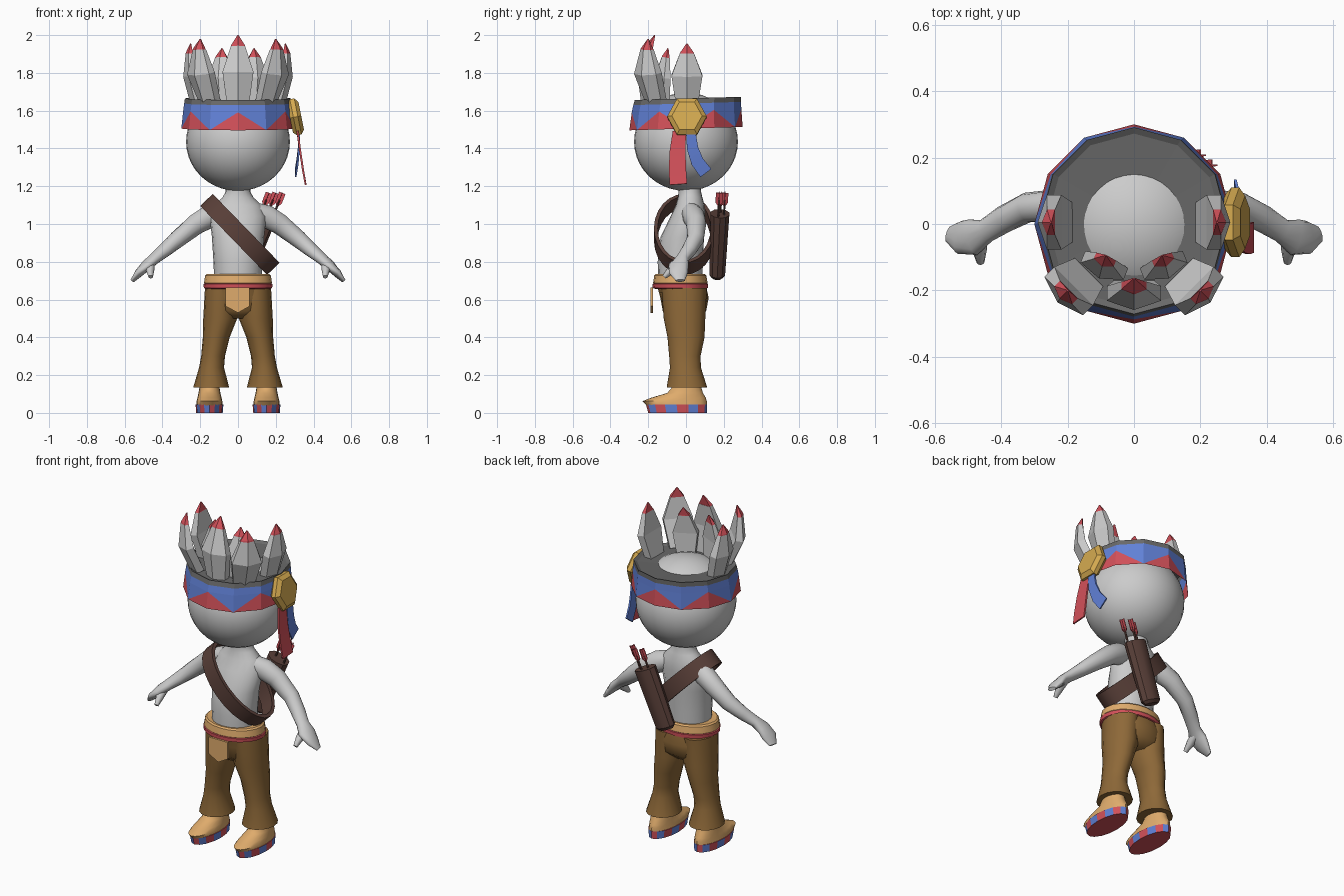
import bpy, bmesh
from math import sin, cos, pi, radians
from mathutils import Vector as V

if "Cube" in bpy.data.objects:
    bpy.data.objects.remove(bpy.data.objects["Cube"])


def material(name, rgb):
    m = bpy.data.materials.new(name)
    m.diffuse_color = (*rgb, 1)
    m.use_nodes = True
    m.node_tree.nodes["Principled BSDF"].inputs["Base Color"].default_value = m.diffuse_color
    return m


RED = material("red", (.64, .08, .10))
BLUE = material("blue", (.12, .22, .68))
BROWN = material("brown", (.27, .14, .04))
TAN = material("tan", (.74, .41, .15))
LEATHER = material("leather", (.10, .05, .04))
GOLD = material("gold", (.66, .40, .08))
DARK = material("dark_grey", (.14, .14, .14))
GREY = material("light_grey", (.6, .6, .6))


def finish(name, bm, mats=(), angle=35):
    bmesh.ops.recalc_face_normals(bm, faces=bm.faces)
    me = bpy.data.meshes.new(name)
    bm.to_mesh(me)
    bm.free()
    for m in mats:
        me.materials.append(m)
    ob = bpy.data.objects.new(name, me)
    bpy.context.collection.objects.link(ob)
    if angle:
        bpy.ops.object.select_all(action='DESELECT')
        ob.select_set(True)
        bpy.context.view_layer.objects.active = ob
        bpy.ops.object.shade_smooth_by_angle(angle=radians(angle))
    return ob


def loft(name, rings, mats=(), pick=None, closed=False, angle=35):
    """Skin a list of rings; pick(ring, side) chooses the material slot."""
    bm = bmesh.new()
    vs = [[bm.verts.new(p) for p in r] for r in rings]
    n = len(vs[0])
    for j in range(len(vs) if closed else len(vs) - 1):
        a, b = vs[j], vs[(j + 1) % len(vs)]
        for i in range(n):
            k = (i + 1) % n
            f = bm.faces.new((a[i], a[k], b[k], b[i]))
            f.material_index = pick(j, i) if pick else 0
    if not closed:
        bm.faces.new(vs[0])
        f = bm.faces.new(vs[-1])
        f.material_index = pick(len(vs) - 2, 0) if pick else 0
    return finish(name, bm, mats, angle)


def circle(n):
    return [(cos(2 * pi * i / n), sin(2 * pi * i / n)) for i in range(n)]


BOX = [(-1, -1), (1, -1), (1, 1), (-1, 1)]


def stack(name, rows, mats=(), n=20, **kw):
    """Horizontal ellipses: (z, cx, cy, rx, ry)."""
    return loft(name, [[V((cx + rx * c, cy + ry * s, z)) for c, s in circle(n)]
                       for z, cx, cy, rx, ry in rows], mats, **kw)


def sweep(name, pts, sizes, ref, section, mats=(), **kw):
    """Section swept along points; second size runs along ref."""
    pts = [V(p) for p in pts]
    rings = []
    for i, p in enumerate(pts):
        t = (pts[min(i + 1, len(pts) - 1)] - pts[max(i - 1, 0)]).normalized()
        side = t.cross(V(ref)).normalized()
        up = side.cross(t)
        a, b = sizes[i]
        rings.append([p + side * u * a + up * v * b for u, v in section])
    return loft(name, rings, mats, **kw)


# Head
bm = bmesh.new()
bmesh.ops.create_uvsphere(bm, u_segments=32, v_segments=20, radius=1)
bmesh.ops.scale(bm, vec=(.275, .275, .26), verts=bm.verts)
bmesh.ops.translate(bm, vec=(0, 0, 1.435), verts=bm.verts)
finish("head", bm)

# Torso and neck
stack("torso", [(.68, 0, -.03, .125, .115), (.8, 0, -.03, .13, .12),
                (.93, 0, -.02, .138, .115), (1.04, 0, .01, .15, .092),
                (1.1, 0, .022, .125, .076), (1.14, 0, .022, .082, .065),
                (1.17, 0, .02, .066, .06), (1.24, 0, .015, .066, .06)], angle=60)

# Arms, hands and thumbs
for s, side in ((1, "left"), (-1, "right")):
    sweep(side + "_arm",
          [(s * x, y, z) for x, y, z in [(.07, .02, 1.07), (.15, .04, 1.04), (.22, .055, 1.0),
           (.32, .05, .92), (.39, .015, .86), (.445, -.02, .815), (.485, -.04, .78),
           (.525, -.04, .74), (.558, -.03, .70)]],
          [(.05, .05), (.058, .062), (.052, .056), (.045, .046), (.041, .037), (.036, .03),
           (.055, .028), (.05, .022), (.025, .01)], (0, 0, 1), circle(14), angle=60)
    sweep(side + "_thumb", [(s * .465, -.035, .79), (s * .465, -.08, .755), (s * .462, -.115, .72)],
          [(.025, .025), (.022, .022), (.012, .012)], (0, 0, 1), circle(8), angle=60)

# Trousers
stack("trouser_hips", [(.70, 0, -.03, .165, .13), (.61, 0, -.008, .178, .128),
                       (.54, 0, -.008, .177, .115), (.50, 0, -.008, .12, .07)], [BROWN], angle=60)
for s, side in ((1, "left"), (-1, "right")):
    stack(side + "_trouser_leg",
          [(.66, s * .09, -.01, .085, .12), (.5, s * .094, -.008, .09, .11),
           (.4, s * .115, 0, .071, .098), (.3, s * .132, -.006, .063, .083),
           (.24, s * .14, -.003, .066, .082), (.135, s * .142, .005, .095, .107)], [BROWN], n=16)
    # Shoe with alternating red and blue sole edge
    x = s * .151
    stack(side + "_sole", [(0, x, -.045, .07, .155), (.045, x, -.05, .074, .162)],
          [RED, BLUE, TAN], n=16, pick=lambda j, i: i % 2, angle=0)
    stack(side + "_shoe",
          [(.04, x, -.05, .07, .16), (.062, x, -.06, .068, .17), (.08, x, -.04, .064, .145),
           (.105, x, -.005, .058, .095), (.13, x, .002, .054, .08), (.17, x, .005, .05, .065)], [TAN])

# Belt: tan roll over a red roll
stack("belt_red", [(.655, 0, -.03, .165, .13), (.662, 0, -.03, .181, .146),
                   (.683, 0, -.03, .183, .147), (.69, 0, -.03, .165, .13)], [RED])
stack("belt_tan", [(.68, 0, -.03, .17, .135), (.688, 0, -.03, .18, .144),
                   (.727, 0, -.03, .174, .138), (.735, 0, -.03, .165, .13), (.73, 0, -.03, .12, .1)], [TAN])

# Front flap
flap = [(-.066, .665), (-.066, .565), (0, .53), (.062, .565), (.062, .665)]
loft("front_flap", [[V((x, y, z)) for x, z in flap] for y in (-.188, -.176)], [TAN], angle=0)

# Shoulder strap: tilted loop round the torso
rings = []
for i in range(24):
    a = 2 * pi * i / 24
    p = V((.01 + .17 * cos(a), -.01 + .15 * sin(a), .945 - .175 * cos(a)))
    t = V((-.17 * sin(a), .15 * cos(a), .175 * sin(a))).normalized()
    out = V((.17 * cos(a), .2 * sin(a), -.175 * cos(a))).normalized()
    w = t.cross(out).normalized()
    rings.append([p + w * u * .046 + out * v * .01 for u, v in BOX])
loft("shoulder_strap", rings, [LEATHER], closed=True)

# Quiver and arrows
low, high = V((.02, .165, .735)), V((.145, .18, 1.055))
sweep("quiver", [low - (high - low) * .05, low, high], [(.045, .03), (.06, .044), (.066, .052)],
      (0, 1, 0), circle(10), [LEATHER])
axis = (high - low).normalized()
for k, (dx, dy) in enumerate([(-.035, 0), (0, .02), (.035, -.01)]):
    p = high + V((dx, dy, -.03))
    sweep(f"arrow_shaft_{k}", [p, p + axis * .11], [(.006, .006)] * 2, (0, 1, 0), circle(6), [LEATHER])
    q = p + axis * .075
    for ref in ((0, 1, 0), (1, 0, 0)):
        sweep(f"arrow_fletching_{k}", [q, q + axis * .02, q + axis * .075],
              [(.004, .002), (.018, .002), (.018, .002)], ref, BOX, [RED], angle=0)

# Headband: 12 sides with a red and blue zigzag
bm = bmesh.new()
band = []
for z, r, tilt, cy in [(1.505, .30, .03, 0), (1.6, .29, .03, .003), (1.638, .285, .03, .006),
                       (1.665, .281, .03, .01), (1.655, .262, .03, .01), (1.65, .11, 0, .01)]:
    band.append([bm.verts.new((r * cos(a), cy + r * sin(a), z + tilt * r * sin(a)))
                 for a in [radians(-90 + 30 * i) for i in range(12)]])
for j in range(5):
    lo, hi = band[j], band[j + 1]
    for i in range(12):
        k = (i + 1) % 12
        if j == 0:
            e, o = (i, k) if i % 2 == 0 else (k, i)
            bm.faces.new((lo[e], lo[o], hi[e])).material_index = 0
            bm.faces.new((lo[o], hi[o], hi[e])).material_index = 1
        else:
            bm.faces.new((lo[i], lo[k], hi[k], hi[i])).material_index = 1 if j == 1 else 2
finish("headband", bm, [RED, BLUE, DARK], 0)

# Feathers with red tips
RIDGE = [(-1, -.8), (1, -.8), (1, .3), (0, 1), (-1, .3)]


def feather(name, base, tip, out, bulge, size=1):
    base, tip, out = V(base), V(tip), V(out).normalized()
    pts = [base.lerp(tip, t) + out * bulge * 4 * t * (1 - t) for t in (0, .45, .83, .84, 1)]
    sizes = [(.06, .038), (.082, .04), (.038, .022), (.037, .021), (.003, .003)]
    sweep(name, pts, [(a * size, b * size) for a, b in sizes], out, RIDGE, [GREY, RED],
          pick=lambda j, i: int(j > 1), angle=0)


feather("front_feather", (0, -.2, 1.645), (0, -.165, 2.0), (0, -1, 0), .035)
for s, side in ((1, "left"), (-1, "right")):
    feather(side + "_corner_feather", (s * .155, -.165, 1.645), (s * .2, -.2, 1.98), (s, -1, 0), .04)
    feather(side + "_inner_feather", (s * .085, -.13, 1.645), (s * .085, -.095, 1.93), (s * .4, -1, 0), .02, .85)
    feather(side + "_side_feather", (s * .215, .005, 1.645), (s * .25, .005, 1.955), (s, 0, 0), .02)

# Gold hexagonal ornament, leaning outward at the bottom
lean = V((1, 0, .2)).normalized()
up = V((-.2, 0, 1)).normalized()
loft("gold_ornament",
     [[V((.305, .005, 1.567)) + lean * d + V((0, 1, 0)) * c * r + up * s * r * 1.07 for c, s in circle(6)]
      for d, r in [(-.03, .085), (-.012, .105), (.012, .105), (.03, .08)]], [GOLD], angle=0)

# Hanging ribbons
sweep("red_ribbon", [(.315, -.035, 1.49), (.33, -.045, 1.38), (.345, -.045, 1.28), (.358, -.04, 1.21)],
      [(.035, .005), (.042, .005), (.046, .005), (.046, .004)], (1, 0, 0), BOX, [RED])
sweep("blue_ribbon", [(.325, .025, 1.49), (.322, .035, 1.40), (.315, .06, 1.33), (.305, .105, 1.27)],
      [(.025, .005), (.03, .005), (.034, .005), (.036, .004)], (1, 0, 0), BOX, [BLUE])
